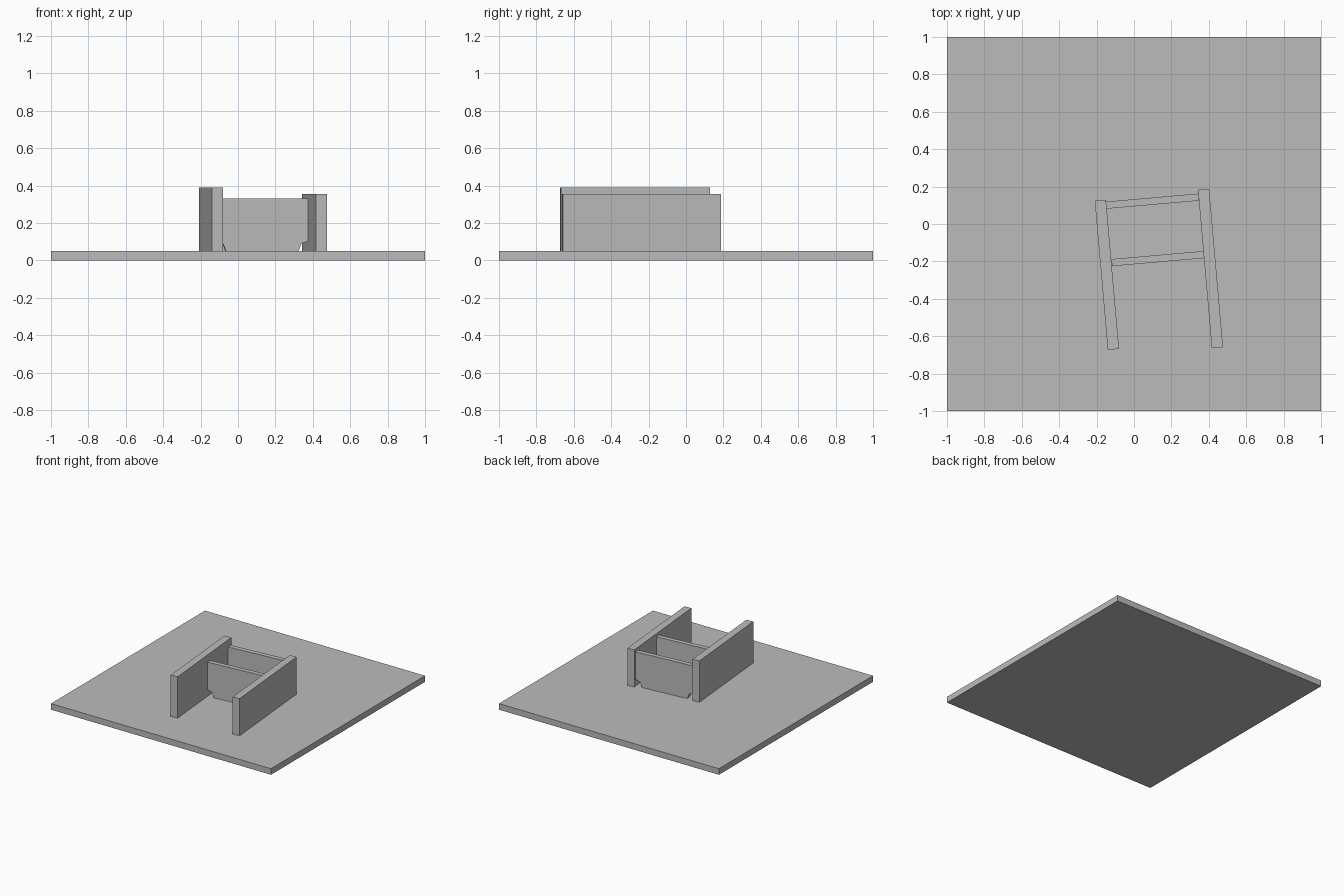
import bpy
import bmesh
from math import radians
from mathutils import Matrix

cube = bpy.data.objects.get("Cube")
if cube:
    bpy.data.objects.remove(cube, do_unlink=True)

GREY = (0.5, 0.5, 0.5, 1.0)
grey = bpy.data.materials.new("plain grey")
grey.use_nodes = True
grey.diffuse_color = GREY
grey.node_tree.nodes["Principled BSDF"].inputs["Base Color"].default_value = GREY

BASE_TOP = 0.05
TURN = radians(5)


def extrude_profile(name, profile, depth, x=0, y=0, turn=0):
    """Extrude an upright x-z outline along y, centred on the given point."""
    bm = bmesh.new()
    face = bm.faces.new([bm.verts.new((px, -depth / 2, pz)) for px, pz in profile])
    moved = bmesh.ops.extrude_face_region(bm, geom=[face])["geom"]
    bmesh.ops.translate(bm, vec=(0, depth, 0),
                        verts=[v for v in moved if isinstance(v, bmesh.types.BMVert)])
    bmesh.ops.recalc_face_normals(bm, faces=bm.faces)
    mesh = bpy.data.meshes.new(name)
    bm.to_mesh(mesh)
    bm.free()
    mesh.materials.append(grey)
    obj = bpy.data.objects.new(name, mesh)
    obj.matrix_world = Matrix.Translation((x, y, 0)) @ Matrix.Rotation(turn, 4, "Z")
    bpy.context.collection.objects.link(obj)
    return obj


def rectangle(width, bottom, top):
    h = width / 2
    return [(-h, bottom), (h, bottom), (h, top), (-h, top)]


# Square ground slab
extrude_profile("base_slab", rectangle(2, 0, BASE_TOP), 2)

# Two long side walls, slightly different in length and height
extrude_profile("right_wall", rectangle(0.06, BASE_TOP, 0.39), 0.80, -0.145, -0.272, TURN)
extrude_profile("left_wall", rectangle(0.06, BASE_TOP, 0.355), 0.85, 0.409, -0.238, TURN)

# Cross boards with notched lower corners, mirrored from one half outline
half = [(0.195, BASE_TOP), (0.21, 0.09), (0.248, 0.105), (0.248, 0.33)]
board = half + [(-px, pz) for px, pz in reversed(half)]
for name, x, y in (("front_cross_board", 0.128, -0.185),
                   ("back_cross_board", 0.098, 0.122)):
    extrude_profile(name, board, 0.038, x, y, TURN)
